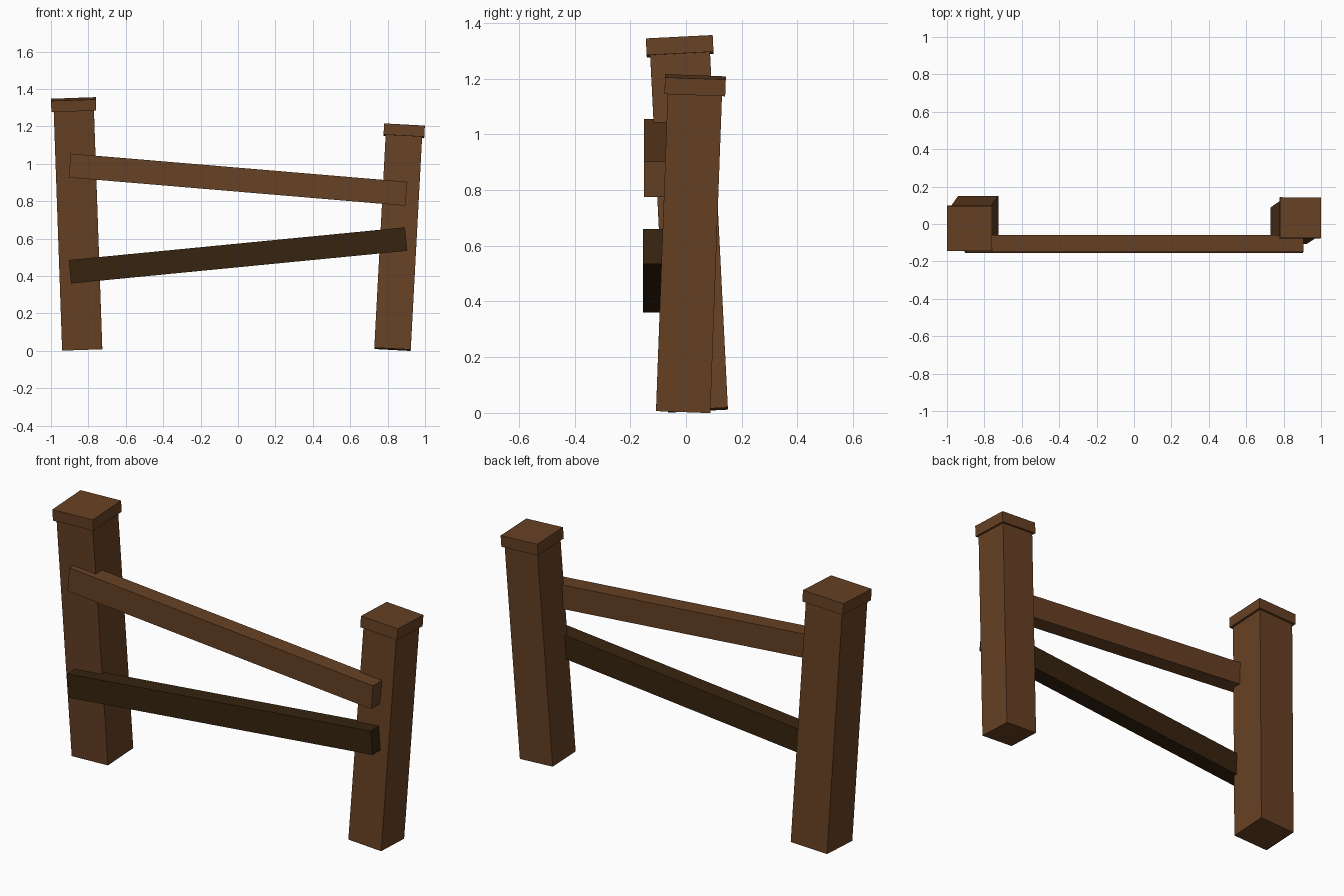
import bpy
import bmesh
import math
from mathutils import Matrix, Vector

if "Cube" in bpy.data.objects:
    bpy.data.objects.remove(bpy.data.objects["Cube"], do_unlink=True)


def make_material(name, rgb):
    mat = bpy.data.materials.new(name)
    mat.use_nodes = True
    color = (*rgb, 1.0)
    mat.diffuse_color = color
    mat.node_tree.nodes["Principled BSDF"].inputs["Base Color"].default_value = color
    return mat


def make_box(name, size, matrix, mat):
    """Flat-shaded box of the given size, placed by a matrix."""
    bm = bmesh.new()
    bmesh.ops.create_cube(bm, size=1.0, matrix=Matrix.Diagonal((*size, 1.0)))
    mesh = bpy.data.meshes.new(name)
    bm.to_mesh(mesh)
    bm.free()
    mesh.materials.append(mat)
    obj = bpy.data.objects.new(name, mesh)
    obj.matrix_world = matrix
    bpy.context.collection.objects.link(obj)
    return obj


def make_post(name, foot, top, width, cap_width, mat, cap_height=0.06):
    """Leaning square post with a wider cap, from foot centre to top centre."""
    foot, top = Vector(foot), Vector(top)
    axis = top - foot
    lean = Vector((0, 0, 1)).rotation_difference(axis).to_matrix().to_4x4()
    frame = Matrix.Translation(foot) @ lean
    shaft = axis.length - cap_height
    make_box(name, (width, width, shaft),
             frame @ Matrix.Translation((0, 0, shaft / 2)), mat)
    make_box(name + "_cap", (cap_width, cap_width, cap_height),
             frame @ Matrix.Translation((0, 0, shaft + cap_height / 2)), mat)


def make_rail(name, center, size, degrees, mat):
    """Rail along x, sloped in the plane of the fence."""
    slope = Matrix.Rotation(math.radians(degrees), 4, "Y")
    make_box(name, size, Matrix.Translation(center) @ slope, mat)


brown = make_material("brown wood", (0.135, 0.053, 0.0175))
dark = make_material("dark wood", (0.038, 0.0175, 0.005))

# Posts
make_post("right_post", (-0.833, 0.043, 0.01), (-0.88, -0.024, 1.346), 0.215, 0.24, brown)
make_post("left_post", (0.826, -0.01, 0.008), (0.89, 0.034, 1.206), 0.195, 0.218, brown)

# Rails on the front of the posts
make_rail("upper_rail", (0, -0.105, 0.915), (1.806, 0.09, 0.128), 4.8, brown)
make_rail("lower_rail", (0, -0.109, 0.51), (1.806, 0.09, 0.126), -5.55, dark)
